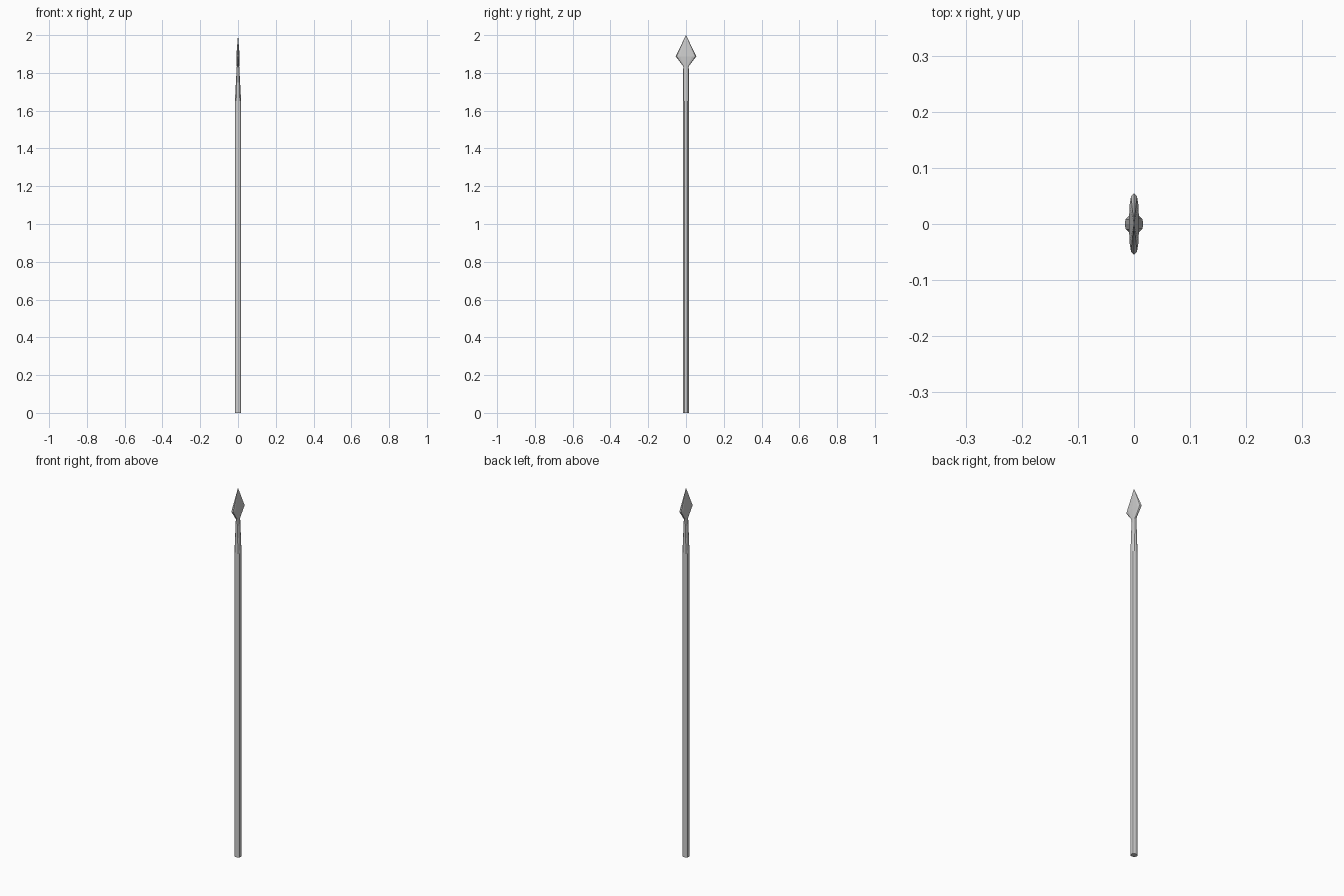
import bpy, bmesh
from math import cos, sin, tau, copysign

if "Cube" in bpy.data.objects:
    bpy.data.objects.remove(bpy.data.objects["Cube"])

SIDES = 12
FULL = 0.75  # below 1 gives a fuller, softly squared oval


def soft(v):
    return copysign(abs(v) ** FULL, v) if abs(v) > 1e-6 else 0.0


def loft(name, rings, tip=None):
    """Skin soft oval rings (z, half_x, half_y), ending in a cap or a point."""
    bm = bmesh.new()
    loops = [[bm.verts.new((rx * soft(cos(tau * i / SIDES)), ry * soft(sin(tau * i / SIDES)), z))
              for i in range(SIDES)] for z, rx, ry in rings]
    for a, b in zip(loops, loops[1:]):
        for i in range(SIDES):
            j = (i + 1) % SIDES
            bm.faces.new((a[i], a[j], b[j], b[i]))
    bm.faces.new(loops[0][::-1])
    top = loops[-1]
    if tip is None:
        bm.faces.new(top)
    else:
        point = bm.verts.new((0, 0, tip))
        for i in range(SIDES):
            bm.faces.new((top[i], top[(i + 1) % SIDES], point))
    me = bpy.data.meshes.new(name)
    bm.to_mesh(me)
    bm.free()
    ob = bpy.data.objects.new(name, me)
    bpy.context.collection.objects.link(ob)
    return ob


# Pole, flattened front-to-side near the top
loft("shaft", [(0, 0.0165, 0.0155), (1.65, 0.0165, 0.0155), (1.835, 0.0065, 0.0145)])

# Flat leaf-shaped blade
loft("spear_head", [(1.835, 0.0065, 0.0145), (1.888, 0.009, 0.055)], tip=2.0)
